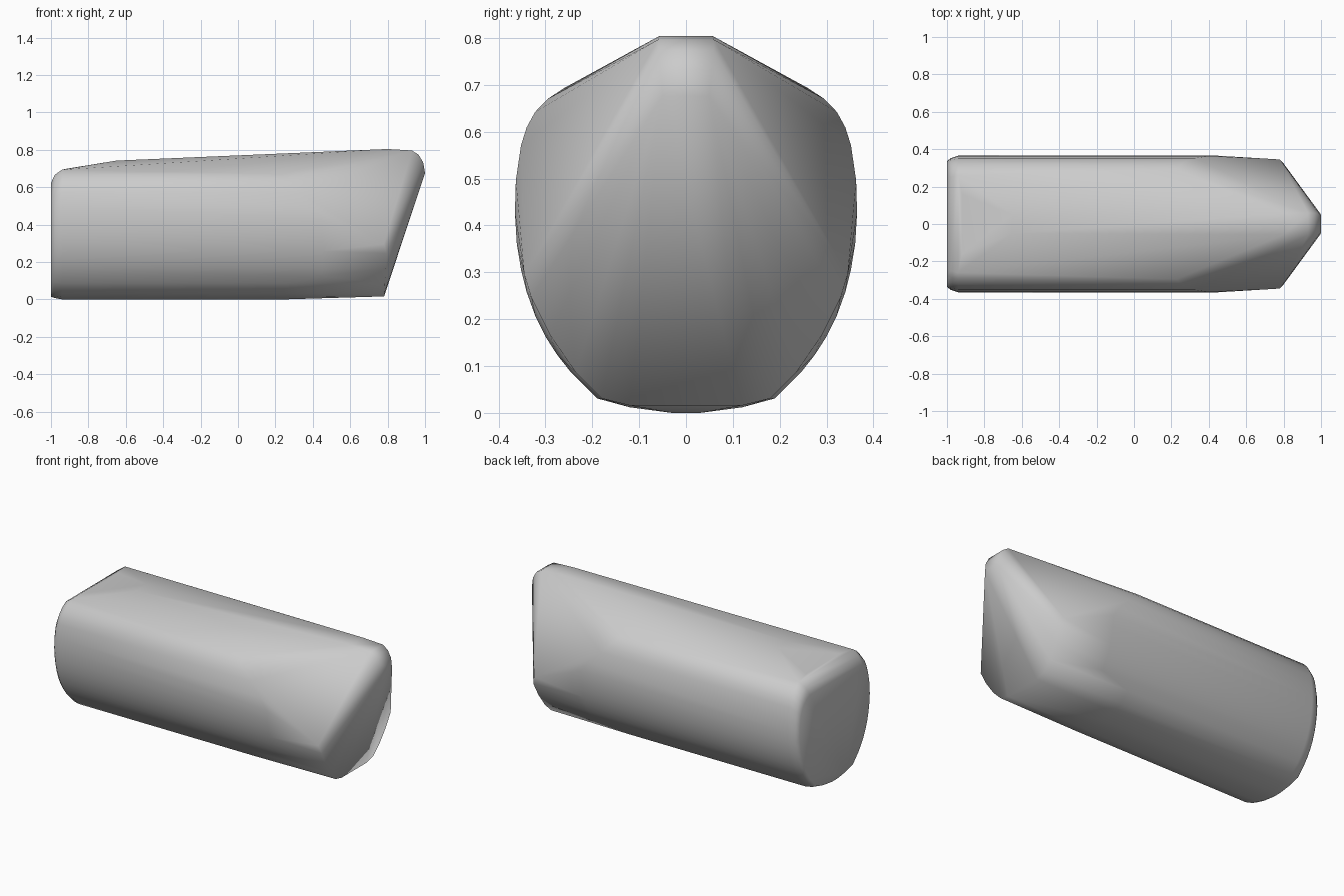
import bpy, bmesh, math

# Half cross-section of the rounded body (y, z), bottom to shoulder
section = [(0.03, 0.004), (0.12, 0.016), (0.19, 0.035), (0.245, 0.09), (0.275, 0.128),
           (0.30, 0.167), (0.322, 0.212), (0.34, 0.262), (0.352, 0.31), (0.361, 0.365),
           (0.365, 0.43), (0.363, 0.50), (0.352, 0.575), (0.34, 0.613), (0.322, 0.646),
           (0.295, 0.674), (0.26, 0.697)]
points = []


def add(x, y, z):
    # mirrored pair of points
    points.extend([(x, y, z), (x, -y, z)])


# Rear end: full ring, plus slightly inset rings for the bevelled flat end
for y, z in section:
    add(-0.94, y, z)
    add(-0.98, y * 0.965, 0.36 + (z - 0.36) * (0.92 if z > 0.36 else 0.98))
    add(-1.0, y * 0.92, 0.36 + (z - 0.36) * (0.79 if z > 0.36 else 0.96))
add(-0.92, 0.16, 0.702)

# Middle: full-width sides, with the shoulder ending before the nose facets
for y, z in section[:-1]:
    if z < 0.1:
        x = 0.25
    elif z < 0.45:
        x = 0.45
    else:
        x = 0.45 - (z - 0.45) * 1.0
    add(x, y, z)

# Front: lower half ring only, where the slanted nose faces begin
for y, z in [(0.12, 0.02), (0.18, 0.035), (0.235, 0.09), (0.29, 0.17), (0.33, 0.25)]:
    add(0.78 + z * 0.06, y, z)
add(0.78, 0.345, 0.30)

# Top ridge and narrow rounded nose
for x, y, z in [(-0.65, 0.05, 0.746), (0.80, 0.057, 0.808), (0.93, 0.06, 0.80),
                (0.965, 0.058, 0.778), (0.99, 0.055, 0.737), (1.0, 0.05, 0.68)]:
    add(x, y, z)

bm = bmesh.new()
for x, y, z in points:
    bm.verts.new((x, y, max(0.0, z - 0.004)))
bmesh.ops.convex_hull(bm, input=bm.verts)
loose = [v for v in bm.verts if not v.link_faces]
bmesh.ops.delete(bm, geom=loose, context='VERTS')
bmesh.ops.recalc_face_normals(bm, faces=bm.faces)

mesh = bpy.data.meshes.new("hull_body")
bm.to_mesh(mesh)
bm.free()
body = bpy.data.objects.new("hull_body", mesh)
bpy.context.collection.objects.link(body)
bpy.context.view_layer.objects.active = body
body.select_set(True)
bpy.ops.object.shade_smooth_by_angle(angle=math.radians(75))
